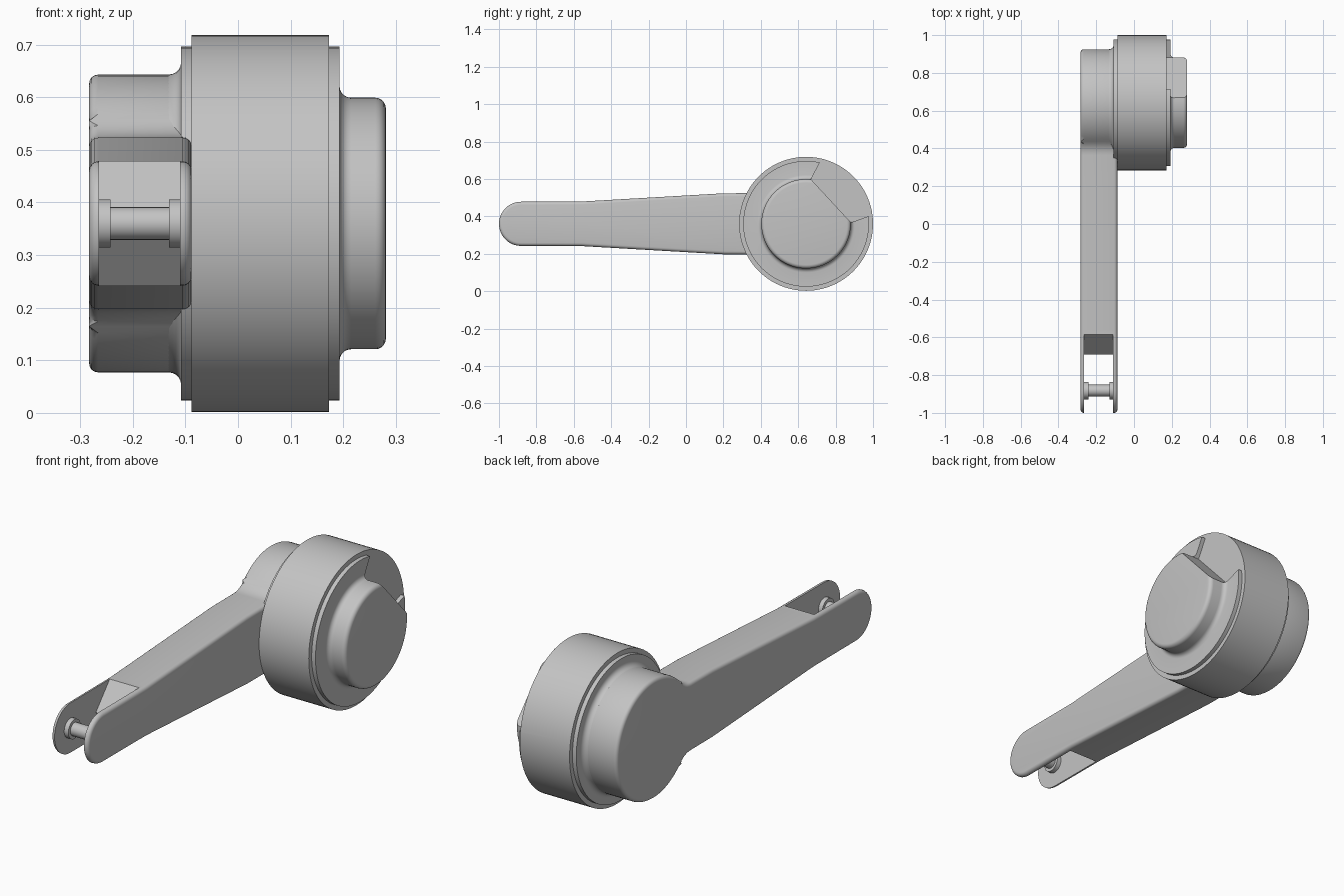
import bpy, bmesh
from math import sin, cos, pi, radians, atan2

if "Cube" in bpy.data.objects:
    bpy.data.objects.remove(bpy.data.objects["Cube"])

grey = bpy.data.materials.new("plain grey")
grey.use_nodes = True
grey.diffuse_color = (0.55, 0.55, 0.55, 1)
grey.node_tree.nodes["Principled BSDF"].inputs["Base Color"].default_value = (0.55, 0.55, 0.55, 1)

CY, CZ = 0.642, 0.36      # drum axis
PIN_Y = -0.882            # fork pin axis


def arc(y, z, r, start, end, n):
    """Points on an arc, angles in radians."""
    return [(y + r * cos(start + (end - start) * i / n),
             z + r * sin(start + (end - start) * i / n)) for i in range(n + 1)]


def finish(name, bm):
    bmesh.ops.recalc_face_normals(bm, faces=bm.faces)
    mesh = bpy.data.meshes.new(name)
    bm.to_mesh(mesh)
    bm.free()
    mesh.materials.append(grey)
    obj = bpy.data.objects.new(name, mesh)
    bpy.context.collection.objects.link(obj)
    return obj


def prism(name, outline, x0, x1, bevel=0):
    """Extrude a (y, z) outline along x, optionally rounding both rims."""
    bm = bmesh.new()
    face = bm.faces.new([bm.verts.new((x0, y, z)) for y, z in outline])
    new = bmesh.ops.extrude_face_region(bm, geom=[face])["geom"]
    for v in new:
        if isinstance(v, bmesh.types.BMVert):
            v.co.x = x1
    if bevel:
        rims = [e for e in bm.edges if abs(e.verts[0].co.x - e.verts[1].co.x) < 1e-5]
        bmesh.ops.bevel(bm, geom=rims, offset=bevel, offset_type='OFFSET',
                        segments=4, profile=0.5, affect='EDGES')
    return finish(name, bm)


def lathe(name, profile, cy, cz, n):
    """Revolve an (x, radius) profile about an axis parallel to x."""
    bm = bmesh.new()
    rings = [[bm.verts.new((x, cy + r * cos(2 * pi * i / n), cz + r * sin(2 * pi * i / n)))
              for i in range(n)] for x, r in profile]
    for a, b in zip(rings, rings[1:]):
        for i in range(n):
            j = (i + 1) % n
            bm.faces.new((a[i], a[j], b[j], b[i]))
    bm.faces.new(rings[0])
    bm.faces.new(rings[-1])
    return finish(name, bm)


def activate(obj):
    bpy.ops.object.select_all(action='DESELECT')
    obj.select_set(True)
    bpy.context.view_layer.objects.active = obj


def cut(obj, cutter):
    mod = obj.modifiers.new("cut", 'BOOLEAN')
    mod.operation = 'DIFFERENCE'
    mod.solver = 'EXACT'
    mod.object = cutter
    activate(obj)
    bpy.ops.object.modifier_apply(modifier=mod.name)
    bpy.data.objects.remove(cutter)


def smooth(obj):
    activate(obj)
    bpy.ops.object.shade_smooth_by_angle(angle=radians(30))


# Arm and hub: one silhouette with a round tip, a taper and blends into the hub
hub_r, blend_r = 0.283, 0.1
by, bz = 0.364, 0.264     # blend centre, z measured from the axis
a = atan2(-bz, CY - by)   # blend end angle, facing the hub
upper = [(-0.56, CZ + 0.119), (0.2, CZ + 0.163)] + arc(by, CZ + bz, blend_r, -pi / 2, a, 6)
lower = [(y, 2 * CZ - z) for y, z in reversed(upper)]
hub = arc(CY, CZ, hub_r, pi + a, -pi - a, 72)
tip = arc(PIN_Y, CZ, 0.118, -pi / 2, -3 * pi / 2, 24)
arm = prism("arm_and_hub", upper + hub[1:-1] + lower + tip, -0.283, -0.088, 0.017)

# Fork slot with a wedge-shaped floor
slot = prism("slot_cutter", [(-1.2, 0.6), (-0.48, 0.6), (-0.69, CZ), (-0.48, 0.12), (-1.2, 0.12)],
             -0.264, -0.11)
cut(arm, slot)
smooth(arm)

# Drum: stepped on both ends, with a rounded boss on the +x end
profile = [(-0.15, 0.265), (-0.132, 0.283)]
profile += arc(-0.132, 0.307, 0.024, -pi / 2, 0, 5)[1:]
profile += [(-0.108, 0.336), (-0.088, 0.336), (-0.088, 0.358),
            (0.173, 0.358), (0.173, 0.336), (0.193, 0.336)]
profile += arc(0.215, 0.261, 0.022, pi, 3 * pi / 2, 5)
profile += arc(0.261, 0.219, 0.02, pi / 2, 0, 5)
drum = lathe("drum", profile, CY, CZ, 96)

# Notch through the end step and across the boss
notch = prism("notch_cutter", [(0.668, 0.598), (0.764, 0.778), (1.1, 0.778), (1.1, 0.447),
                               (0.973, 0.40), (0.882, 0.367)], 0.173, 0.4)
cut(drum, notch)
smooth(drum)

# Fork pin with a collar at each end
pin = lathe("fork_pin", [(-0.266, 0.046), (-0.242, 0.046), (-0.242, 0.031),
                         (-0.131, 0.031), (-0.131, 0.046), (-0.108, 0.046)], PIN_Y, CZ, 32)
smooth(pin)
